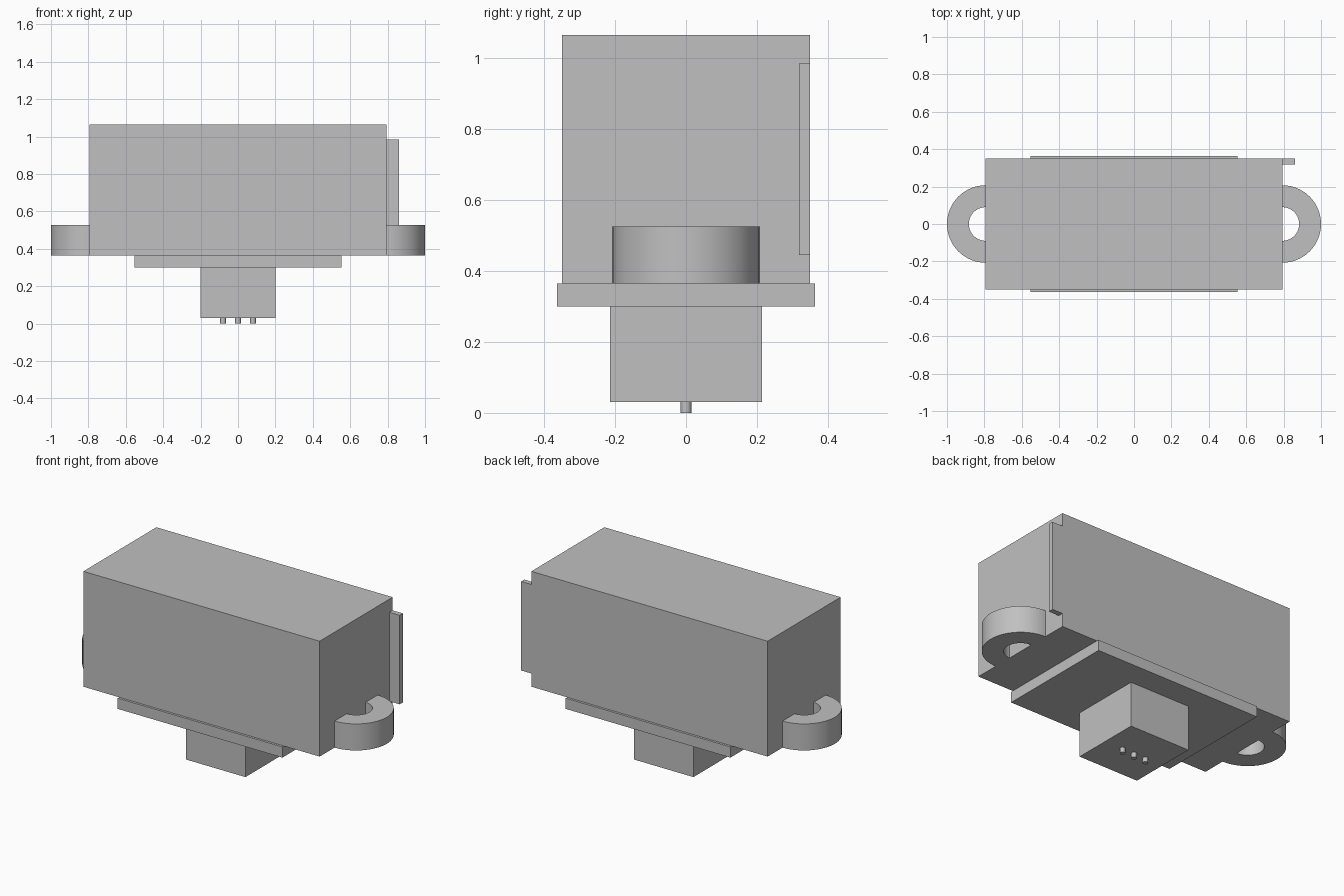
import bpy
import bmesh
from math import pi, sin, cos, radians

default_cube = bpy.data.objects.get("Cube")
if default_cube:
    bpy.data.objects.remove(default_cube, do_unlink=True)

grey = bpy.data.materials.new("plain grey")
grey.use_nodes = True
COLOUR = (0.53, 0.53, 0.53, 1)
grey.diffuse_color = COLOUR
grey.node_tree.nodes["Principled BSDF"].inputs["Base Color"].default_value = COLOUR


def prism(name, outline, low, high, smooth=False):
    """Extrude a flat outline upward from low to high."""
    mesh = bpy.data.meshes.new(name)
    bm = bmesh.new()
    base = bm.faces.new([bm.verts.new((x, y, low)) for x, y in outline])
    top = bmesh.ops.extrude_face_region(bm, geom=[base])["geom"]
    for v in top:
        if isinstance(v, bmesh.types.BMVert):
            v.co.z = high
    bmesh.ops.recalc_face_normals(bm, faces=bm.faces)
    bm.to_mesh(mesh)
    bm.free()
    mesh.materials.append(grey)
    obj = bpy.data.objects.new(name, mesh)
    bpy.context.collection.objects.link(obj)
    if smooth:
        bpy.ops.object.select_all(action="DESELECT")
        obj.select_set(True)
        bpy.context.view_layer.objects.active = obj
        bpy.ops.object.shade_smooth_by_angle(angle=radians(40))
    return obj


def box(name, x0, x1, y0, y1, low, high):
    return prism(name, [(x0, y0), (x1, y0), (x1, y1), (x0, y1)], low, high)


def arc(cx, radius, start, end, steps):
    angles = [start + (end - start) * i / steps for i in range(steps + 1)]
    return [(cx + radius * cos(a), radius * sin(a)) for a in angles]


# Housing, base plate and connector block
WALL = 0.793
box("housing", -WALL, WALL, -0.35, 0.35, 0.365, 1.065)
box("base_plate", -0.553, 0.553, -0.364, 0.364, 0.3, 0.365)
box("connector_block", -0.2, 0.2, -0.214, 0.214, 0.03, 0.3)

# Upright tab at the back left corner
box("side_tab", WALL, 0.862, 0.319, 0.35, 0.445, 0.985)

# Half-ring mounting lugs on both ends
for side, label in ((1, "left"), (-1, "right")):
    ring = arc(WALL, 0.207, -pi / 2, pi / 2, 32) + arc(WALL, 0.09, pi / 2, -pi / 2, 32)
    ring = [(side * x, y) for x, y in ring]
    prism(label + "_mounting_lug", ring, 0.365, 0.526, smooth=True)

# Contact pins under the connector
for i in (-1, 0, 1):
    circle = arc(i * 0.08, 0.015, 0, 2 * pi, 16)[:-1]
    prism("contact_pin", circle, 0, 0.03, smooth=True)
